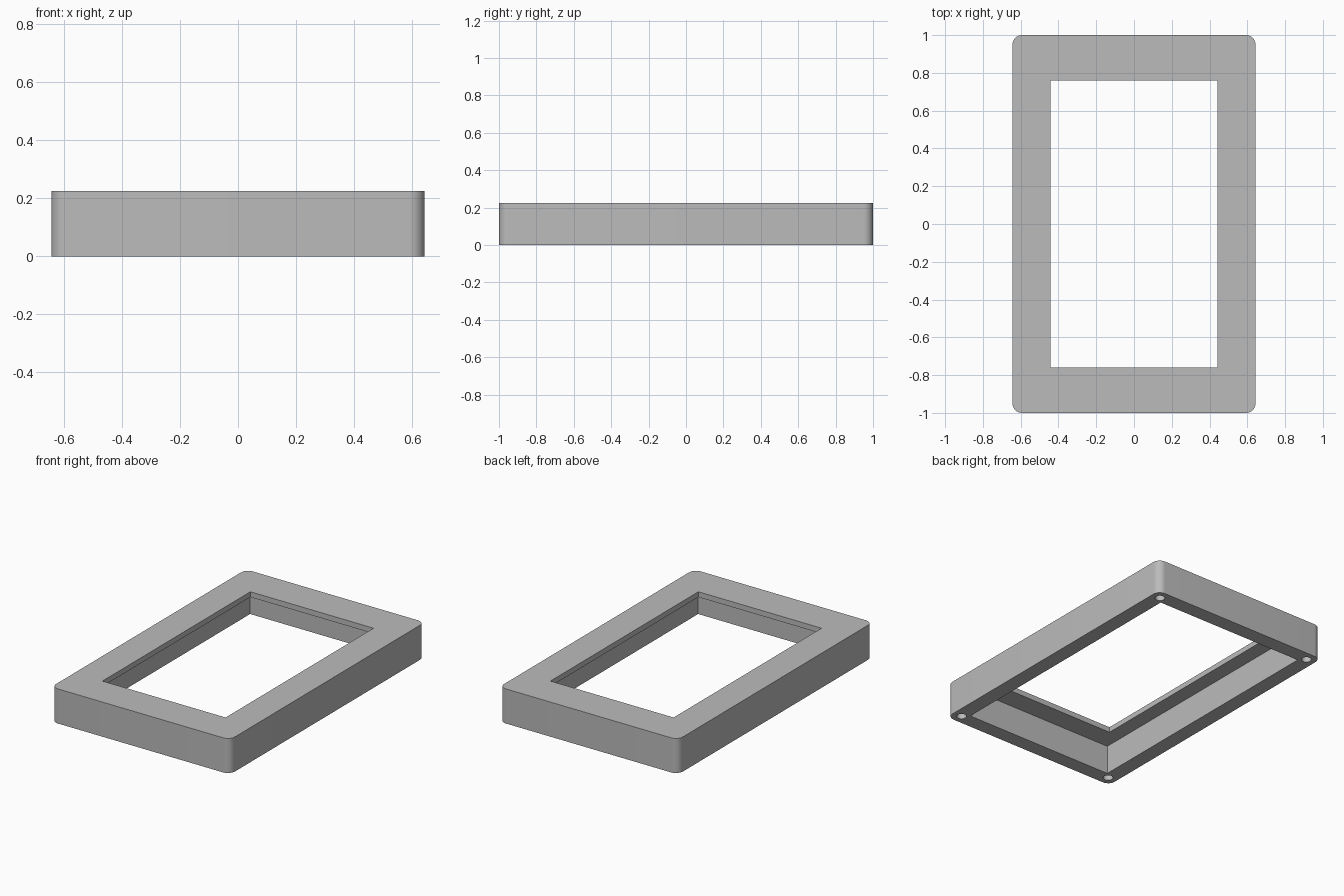
import bpy, bmesh, math

cube = bpy.data.objects.get("Cube")
if cube:
    bpy.data.objects.remove(cube, do_unlink=True)

# Main sizes
HALF_X, HALF_Y, HEIGHT = 0.643, 1.0, 0.225
CORNER = 0.05
WALL = 0.1            # rim thickness around the lower recess
LIP = 0.035           # thickness of the top plate
HOLE_INSET, HOLE_RADIUS, HOLE_DEPTH = 0.062, 0.03, 0.15

grey = bpy.data.materials.new("plain_grey")
grey.use_nodes = True
grey.diffuse_color = (0.5, 0.5, 0.5, 1)
grey.node_tree.nodes["Principled BSDF"].inputs["Base Color"].default_value = (0.5, 0.5, 0.5, 1)


def finish(name, bm):
    mesh = bpy.data.meshes.new(name)
    bm.to_mesh(mesh)
    bm.free()
    mesh.materials.append(grey)
    obj = bpy.data.objects.new(name, mesh)
    bpy.context.collection.objects.link(obj)
    return obj


def box(name, half_x, half_y, z0, z1, radius=0):
    bm = bmesh.new()
    bmesh.ops.create_cube(bm, size=1)
    for v in bm.verts:
        v.co = (v.co.x * 2 * half_x, v.co.y * 2 * half_y, z1 if v.co.z > 0 else z0)
    if radius:
        upright = [e for e in bm.edges if abs(e.verts[0].co.z - e.verts[1].co.z) > 0.01]
        bmesh.ops.bevel(bm, geom=upright, offset=radius, segments=10,
                        profile=0.5, affect='EDGES')
    return finish(name, bm)


def cylinder(name, x, y, z0, z1, radius):
    bm = bmesh.new()
    bmesh.ops.create_cone(bm, cap_ends=True, segments=32, radius1=radius,
                          radius2=radius, depth=z1 - z0)
    bmesh.ops.translate(bm, verts=bm.verts, vec=(x, y, (z0 + z1) / 2))
    return finish(name, bm)


# Rounded outer block
frame = box("bezel_frame", HALF_X, HALF_Y, 0, HEIGHT, CORNER)

# Window, lower recess and blind corner screw holes
cutters = [
    box("recess_cutter", HALF_X - WALL, HALF_Y - WALL, -0.1, HEIGHT - LIP),
    box("window_cutter", 0.443, 0.76, -0.2, HEIGHT + 0.1),
]
for sx in (-1, 1):
    for sy in (-1, 1):
        cutters.append(cylinder("screw_hole_cutter", sx * (HALF_X - HOLE_INSET),
                                sy * (HALF_Y - HOLE_INSET), -0.1, HOLE_DEPTH, HOLE_RADIUS))

bpy.ops.object.select_all(action='DESELECT')
bpy.context.view_layer.objects.active = frame
frame.select_set(True)
for cutter in cutters:
    cutter.hide_render = True
    mod = frame.modifiers.new("cut", 'BOOLEAN')
    mod.operation = 'DIFFERENCE'
    mod.solver = 'EXACT'
    mod.object = cutter
    bpy.ops.object.modifier_apply(modifier=mod.name)
    bpy.data.objects.remove(cutter, do_unlink=True)

bpy.ops.object.shade_smooth_by_angle(angle=math.radians(30))
